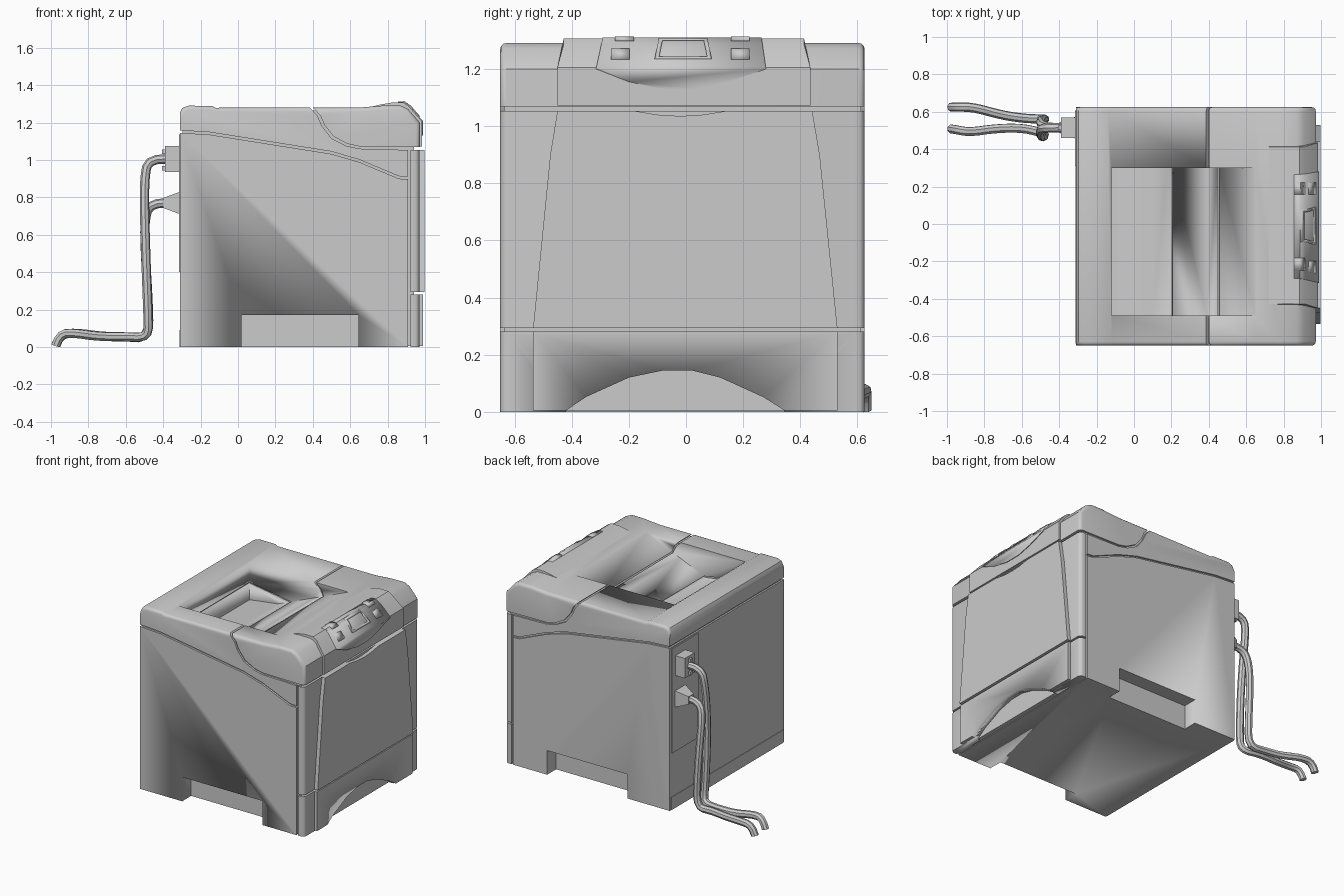
import bpy, bmesh
from mathutils import Vector

if "Cube" in bpy.data.objects:
    bpy.data.objects.remove(bpy.data.objects["Cube"])

Y0, Y1 = -0.65, 0.625


def finish(name, bm, angle=0.6):
    bmesh.ops.recalc_face_normals(bm, faces=bm.faces)
    me = bpy.data.meshes.new(name)
    bm.to_mesh(me)
    bm.free()
    ob = bpy.data.objects.new(name, me)
    bpy.context.collection.objects.link(ob)
    activate(ob)
    bpy.ops.object.shade_smooth_by_angle(angle=angle)
    return ob


def activate(ob):
    bpy.ops.object.select_all(action='DESELECT')
    ob.select_set(True)
    bpy.context.view_layer.objects.active = ob


def prism(name, pts, lo, hi, axis='Y', round_if=None, width=0.02, end_scale=1.0):
    """Extrude (x,z) points along Y, or (y,z) points along X; optionally round side edges."""
    bm = bmesh.new()
    cu = sum(p[0] for p in pts) / len(pts)
    cv = sum(p[1] for p in pts) / len(pts)
    rings = []
    for d, s in ((lo, end_scale), (hi, 1.0)):
        ring = []
        for u, v in pts:
            u, v = cu + (u - cu) * s, cv + (v - cv) * s
            ring.append(bm.verts.new((u, d, v) if axis == 'Y' else (d, u, v)))
        rings.append(ring)
    n = len(pts)
    bm.faces.new(rings[0])
    bm.faces.new(rings[1])
    for i in range(n):
        j = (i + 1) % n
        bm.faces.new((rings[0][i], rings[0][j], rings[1][j], rings[1][i]))
    bmesh.ops.recalc_face_normals(bm, faces=bm.faces)
    if round_if:
        edges = [e for e in bm.edges
                 if abs(e.verts[0].co.y - e.verts[1].co.y) < 1e-4
                 and all(round_if(v.co) for v in e.verts)]
        bmesh.ops.bevel(bm, geom=edges, offset=width, segments=3, profile=0.5,
                        affect='EDGES', clamp_overlap=False)
    return finish(name, bm)


def box(name, x0, x1, y0, y1, z0, z1, end_scale=1.0):
    return prism(name, [(y0, z0), (y1, z0), (y1, z1), (y0, z1)], x0, x1, 'X',
                 end_scale=end_scale)


def boolean(ob, cutter, op='DIFFERENCE', keep=True):
    m = ob.modifiers.new('cut', 'BOOLEAN')
    m.object, m.operation, m.solver = cutter, op, 'EXACT'
    activate(ob)
    bpy.ops.object.modifier_apply(modifier=m.name)
    if not keep:
        bpy.data.objects.remove(cutter)


# Housing shells, split by the curved seam lines on the sides
seam = [(-0.31, 1.145), (-0.15, 1.135), (0.5, 1.032), (0.65, 0.988), (0.86, 0.9), (0.91, 0.897)]
lower = prism('lower_body', [(-0.31, 0)] + seam + [(0.91, 0)], Y0, Y1)
upper = prism('upper_body', [(x, z + 0.013) for x, z in seam] + [
    (0.91, 1.053), (0.65, 1.06), (0.58, 1.075), (0.5, 1.115), (0.45, 1.18), (0.425, 1.235),
    (0.385, 1.28), (-0.12, 1.279), (-0.14, 1.289), (-0.265, 1.29), (-0.298, 1.278),
    (-0.31, 1.255)], Y0, Y1, round_if=lambda c: c.z > 1.25)
cover = prism('front_cover', [
    (0.4, 1.28), (0.44, 1.238), (0.463, 1.185), (0.512, 1.125), (0.585, 1.086), (0.65, 1.072),
    (0.972, 1.068), (0.972, 1.2), (0.91, 1.272), (0.87, 1.291), (0.78, 1.291), (0.65, 1.28)],
    Y0, Y1, round_if=lambda c: c.z > 1.27 or c.x > 0.9, width=0.022)
core = prism('inner_core', [
    (-0.297, 0.004), (0.94, 0.004), (0.94, 1.19), (0.88, 1.262), (-0.28, 1.266),
    (-0.297, 1.24)], Y0 + 0.013, Y1 - 0.013)


# Sloped paper pocket in the top
def pocket(d):
    return prism('pocket_cutter', [
        (-0.12 - d, 1.5), (-0.12 - d, 1.02 - d), (0.1, 1.05 - d), (0.39, 1.17 - d),
        (0.65, 1.28 - d), (0.65, 1.5)], -0.49 - d, 0.30 + d)


cut = pocket(0)
for part in (lower, upper, cover):
    boolean(part, cut)
bpy.data.objects.remove(cut)
boolean(core, pocket(0.01), keep=False)

# Hand grips at the bottom of both sides
for y0, y1 in ((Y0 - 0.1, Y0 + 0.1), (Y1 - 0.1, Y1 + 0.1)):
    boolean(lower, box('grip_cutter', 0.02, 0.645, y0, y1, -0.1, 0.17), keep=False)
    boolean(core, box('grip_cutter', 0.01, 0.655, y0 - 0.01, y1 + 0.01, -0.1, 0.18), keep=False)

# Front frame, door and tray
frames = []
for name, z0, z1 in (('front_frame', 0.293, 1.053), ('tray_frame', 0.0, 0.281)):
    frames.append(prism(name, [(0.922, z0), (0.97, z0), (0.97, z1), (0.922, z1)], Y0, Y1,
                        round_if=lambda c: c.x > 0.96, width=0.025))
prism('front_door', [
    (-0.535, 0.293), (0.53, 0.293), (0.468, 0.9), (0.442, 1.053), (0.14, 1.053), (0.06, 1.04),
    (-0.02, 1.035), (-0.1, 1.04), (-0.18, 1.053), (-0.45, 1.053), (-0.475, 0.9)],
    0.93, 0.996, 'X')
tray = box('paper_tray_front', 0.93, 0.99, -0.535, 0.53, 0.005, 0.281)
arch = prism('arch_cutter', [
    (-0.42, -0.05), (-0.42, 0.005), (-0.35, 0.052), (-0.2, 0.12), (-0.08, 0.145), (0.02, 0.145),
    (0.12, 0.12), (0.27, 0.052), (0.345, 0.005), (0.345, -0.05)], 0.9, 1.1, 'X')
boolean(tray, arch)
boolean(frames[1], arch, keep=False)

# Raised centre of the front cover
hump = prism('cover_hump', [
    (0.66, 1.27), (0.76, 1.296), (0.82, 1.306), (0.885, 1.306), (0.915, 1.285), (0.985, 1.205),
    (0.985, 1.073), (0.66, 1.073)], -0.45, 0.435)
for v in hump.data.vertices:
    if v.co.z > 1.21:
        v.co.y += 0.022 if v.co.y < 0 else -0.022


# Control panel parts: a layer following the slope, trimmed to a (y,z) outline
def panel_part(name, outline, d):
    ob = prism(name, [
        (0.855, 1.22), (0.855, 1.309 + d), (0.888 + d / 2, 1.31 + d), (0.92 + d, 1.287 + d),
        (0.99 + d, 1.207 + d / 2), (0.99 + d, 1.1), (0.93, 1.1)], -0.4, 0.4)
    boolean(ob, prism('outline', outline, 0.8, 1.1, 'X'), 'INTERSECT', keep=False)
    return ob


panel_part('control_panel', [
    (-0.285, 1.34), (-0.315, 1.2), (-0.2, 1.155), (-0.08, 1.13), (0.04, 1.13), (0.15, 1.155),
    (0.28, 1.2), (0.26, 1.34)], 0.0)
bezel = panel_part('screen_bezel', [(-0.11, 1.235), (0.09, 1.235), (0.075, 1.308),
                                    (-0.095, 1.308)], 0.004)
boolean(bezel, prism('screen_cutter', [(-0.094, 1.243), (0.074, 1.243), (0.062, 1.3),
                                       (-0.082, 1.3)], 0.8, 1.1, 'X'), keep=False)
for i, (y, z0, z1) in enumerate(((0.19, 1.233, 1.272), (-0.23, 1.233, 1.272),
                                 (0.19, 1.298, 1.33), (-0.215, 1.298, 1.33))):
    panel_part(f'panel_button_{i + 1}', [(y - 0.033, z0), (y + 0.033, z0), (y + 0.033, z1),
                                         (y - 0.033, z1)], 0.004)

# Rear plates
box('rear_connector_plate', -0.316, -0.305, 0.31, 0.605, 0.4, 1.135)
box('rear_lower_strip', -0.313, -0.305, -0.64, 0.61, 0.0, 0.09)

# Plugs
box('data_plug', -0.39, -0.31, 0.46, 0.57, 0.935, 1.075)
for i, z in enumerate((0.955, 1.045)):
    box(f'plug_screw_{i + 1}', -0.405, -0.385, 0.503, 0.527, z - 0.012, z + 0.012)
box('power_plug', -0.40, -0.31, 0.455, 0.575, 0.71, 0.83, end_scale=0.45)


# Cables
def cable(name, pts):
    cu = bpy.data.curves.new(name, 'CURVE')
    cu.dimensions = '3D'
    cu.bevel_depth, cu.bevel_resolution, cu.use_fill_caps = 0.025, 2, True
    sp = cu.splines.new('NURBS')
    sp.points.add(len(pts) - 1)
    for p, co in zip(sp.points, pts):
        p.co = (*co, 1)
    sp.order_u, sp.use_endpoint_u, sp.resolution_u = 3, True, 3
    ob = bpy.data.objects.new(name, cu)
    bpy.context.collection.objects.link(ob)
    activate(ob)
    bpy.ops.object.convert(target='MESH')
    bpy.ops.object.shade_smooth_by_angle(angle=0.6)


cable('data_cable', [
    (-0.38, 0.515, 1.005), (-0.48, 0.515, 1.01), (-0.5, 0.505, 0.9), (-0.5, 0.48, 0.72),
    (-0.492, 0.465, 0.45), (-0.48, 0.47, 0.15), (-0.48, 0.485, 0.05), (-0.6, 0.515, 0.055),
    (-0.75, 0.51, 0.055), (-0.88, 0.49, 0.075), (-0.955, 0.505, 0.07), (-0.975, 0.508, 0.006)])
cable('power_cable', [
    (-0.39, 0.515, 0.77), (-0.47, 0.515, 0.77), (-0.5, 0.535, 0.68), (-0.496, 0.555, 0.5),
    (-0.48, 0.56, 0.25), (-0.475, 0.56, 0.045), (-0.6, 0.565, 0.055), (-0.72, 0.585, 0.055),
    (-0.86, 0.625, 0.075), (-0.955, 0.625, 0.07), (-0.975, 0.625, 0.006)])
